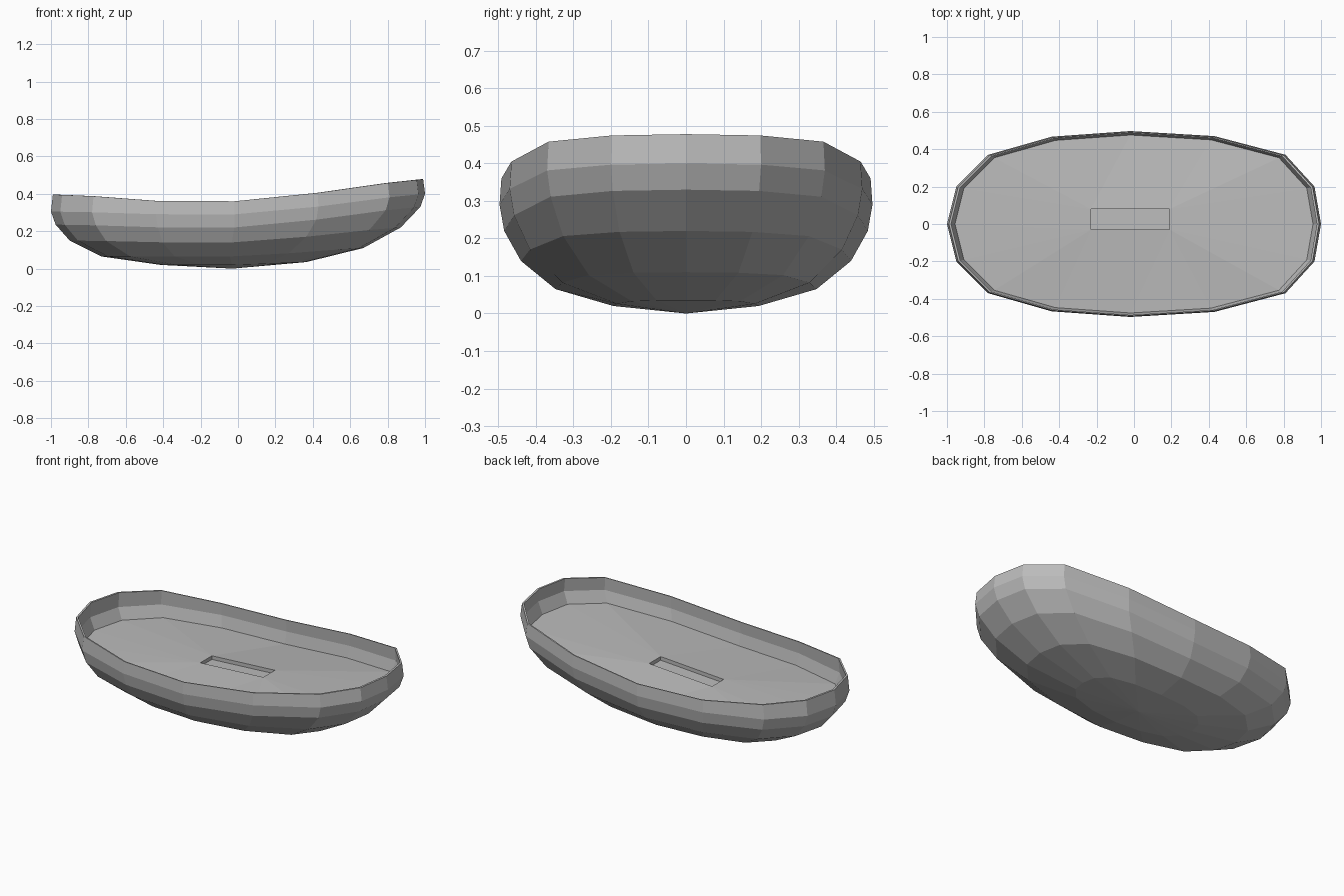
import bpy
import bmesh

default = bpy.data.objects.get("Cube")
if default:
    bpy.data.objects.remove(default, do_unlink=True)

grey = bpy.data.materials.new("matte_grey")
grey.use_nodes = True
colour = (0.5, 0.5, 0.5, 1)
grey.diffuse_color = colour
grey.node_tree.nodes["Principled BSDF"].inputs["Base Color"].default_value = colour

# Half outline of the hull: x, y and how far the rim has risen toward that end
half = [(1, 0, 1), (.965, .2, .97), (.81, .37, .83), (.43, .47, .38),
        (-.02, .497, 0), (-.44, .467, .05), (-.78, .37, .75), (-.95, .2, .95), (-1, 0, 1)]
outline = half + [(x, -y, t) for x, y, t in half[-2:0:-1]]
count = len(outline)

# Each level: scale, x shift, height amidships, at the +x end, at the -x end
levels = [(.99, 0, .36, .478, .396), (1, 0, .29, .40, .305), (.975, 0, .22, .33, .235),
          (.885, -.015, .14, .22, .15), (.70, -.03, .065, .11, .065),
          (.39, -.025, .02, .035, .02)]


def add_ring(bm, level, inset=0.0):
    scale, shift, mid, right, left = level
    scale -= inset
    return [bm.verts.new((x * scale + shift, y * scale,
                          mid + ((right if x > 0 else left) - mid) * t))
            for x, y, t in outline]


def bridge(bm, a, b):
    n = len(a)
    for i in range(n):
        j = (i + 1) % n
        loop = list(dict.fromkeys((a[i], a[j], b[j], b[i])))
        bm.faces.new(loop)


def finish(bm, name):
    mesh = bpy.data.meshes.new(name)
    bm.to_mesh(mesh)
    bm.free()
    mesh.materials.append(grey)
    obj = bpy.data.objects.new(name, mesh)
    bpy.context.collection.objects.link(obj)
    return obj


# Outer hull, rim, inner wall and deck form one closed shell
bm = bmesh.new()
outer = [add_ring(bm, level) for level in levels]
for upper, lower in zip(outer, outer[1:]):
    bridge(bm, upper, lower)
keel = bm.verts.new((-.03, 0, 0))
bridge(bm, outer[-1], [keel] * count)

inner = [add_ring(bm, level, inset) for level, inset in zip(levels, (.012, .014, .018))]
bridge(bm, outer[0], inner[0])
for upper, lower in zip(inner, inner[1:]):
    bridge(bm, upper, lower)

# Deck runs from the inner wall to the slot edge, one corner per quadrant
corners = [(.19, .08), (-.23, .08), (-.23, -.03), (.19, -.03)]
edge, floor = ([bm.verts.new((x, y, .258 + .06 * x - depth)) for x, y in corners]
               for depth in (0, .022))
bridge(bm, inner[-1], [edge[i * 4 // count] for i in range(count)])

# Recessed slot
bridge(bm, edge, floor)
bm.faces.new(floor)

bmesh.ops.recalc_face_normals(bm, faces=bm.faces[:])
finish(bm, "hull")
